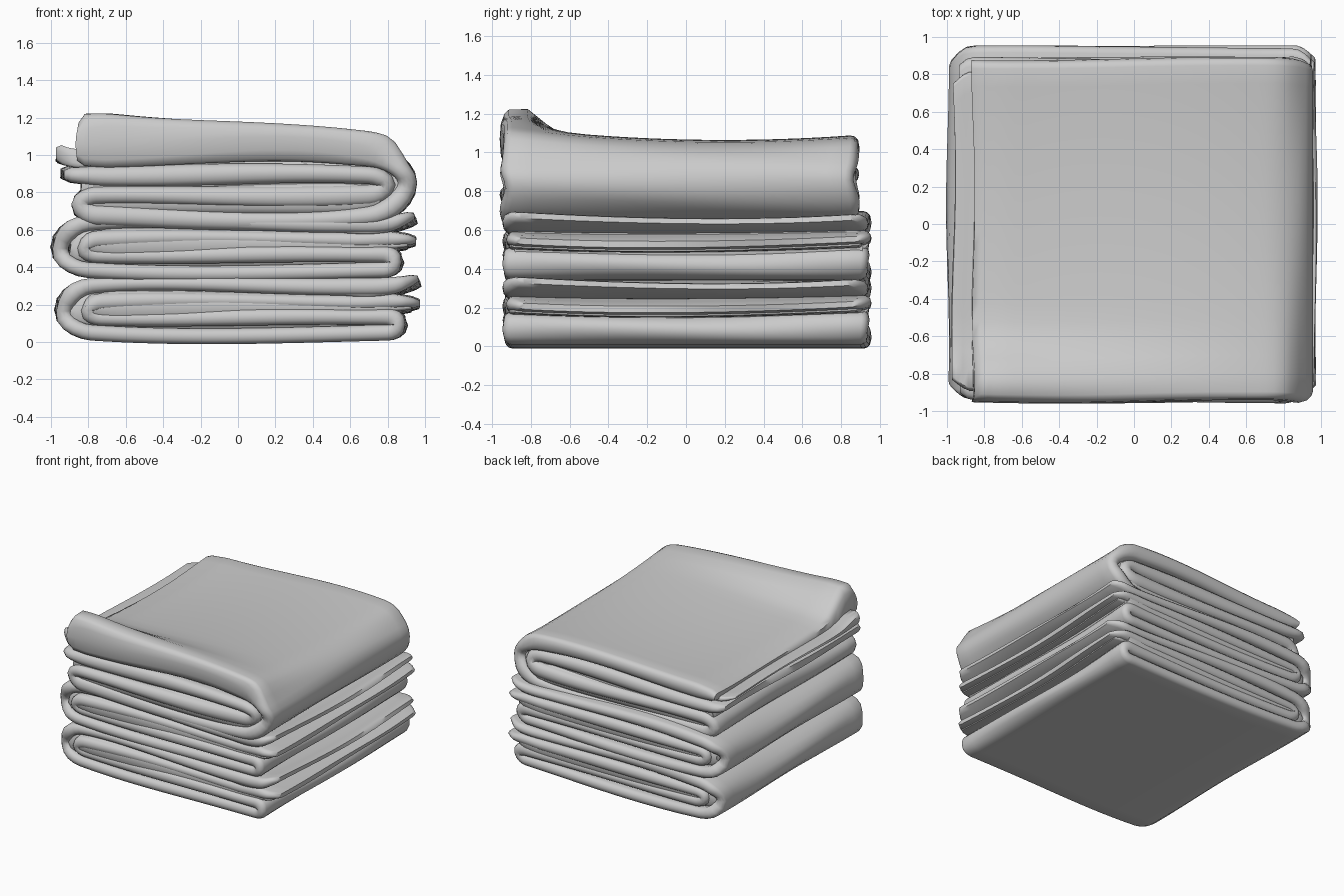
import bpy, bmesh, math
from mathutils import Vector

cube = bpy.data.objects.get("Cube")
if cube:
    bpy.data.objects.remove(cube, do_unlink=True)

cloth = bpy.data.materials.new("plain_grey_cloth")
cloth.use_nodes = True
GREY = (0.6, 0.6, 0.6, 1)
cloth.diffuse_color = GREY
cloth.node_tree.nodes["Principled BSDF"].inputs["Base Color"].default_value = GREY


def step(a, b, v):
    t = max(0, min(1, (v - a) / (b - a)))
    return t * t * (3 - 2 * t)


def spline(points, spacing=0.035):
    """Smooth curve through the fold points, in x and z."""
    p = [Vector(q) for q in points]
    p = [2 * p[0] - p[1]] + p + [2 * p[-1] - p[-2]]
    out = []
    for a, b, c, d in zip(p, p[1:], p[2:], p[3:]):
        # tangents limited by the segment length keep long layers flat
        seg = (c - b).length
        tb = (c - a).normalized() * seg
        tc = (d - b).normalized() * seg
        n = max(4, int(seg / spacing))
        for i in range(n):
            t = i / n
            out.append((2*t**3 - 3*t**2 + 1) * b + (t**3 - 2*t**2 + t) * tb
                       + (3*t**2 - 2*t**3) * c + (t**3 - t**2) * tc)
    return out + [p[-2]]


def folded_cloth(name, points, half, front, back, deform, hem=0.6):
    """Sweep a soft-edged strip of cloth along a folded path."""
    path = spline(points)
    last = len(path) - 1
    bm = bmesh.new()
    rings = []
    for i, p in enumerate(path):
        tangent = (path[min(i + 1, last)] - path[max(i - 1, 0)]).normalized()
        normal = Vector((-tangent.y, tangent.x))
        from_end = min(i, last - i)
        h = half * (hem + (1 - hem) * step(0, 5, from_end))
        if from_end == 0:
            h *= 0.6
        # corners round off and edges wander slightly from layer to layer
        corner = 0.08 * step(0.85, 1.0, abs(p.x)) ** 1.5
        y0 = front + corner + 0.01 * math.sin(2.3 * p.x + 31 * p.y)
        y1 = back - corner + 0.01 * math.sin(1.7 * p.x + 23 * p.y + 2)
        r = min(half * 0.9, 0.045)
        section = []
        flat = 18
        for k in range(flat + 1):
            section.append((y0 + r + (y1 - y0 - 2 * r) * k / flat, 1))
        for k in range(1, 6):
            a = math.pi * k / 6
            section.append((y1 - r + r * math.sin(a), math.cos(a)))
        for k in range(flat + 1):
            section.append((y1 - r - (y1 - y0 - 2 * r) * k / flat, -1))
        for k in range(1, 6):
            a = math.pi * k / 6
            section.append((y0 + r - r * math.sin(a), -math.cos(a)))
        ring = []
        for y, s in section:
            q = p + normal * h * s
            ring.append(bm.verts.new(deform(q.x, y, q.y)))
        rings.append(ring)
    count = len(rings[0])
    for a, b in zip(rings, rings[1:]):
        for k in range(count):
            j = (k + 1) % count
            bm.faces.new((a[k], a[j], b[j], b[k]))
    # close both hems with strips of quads
    side = 19
    for ring in (rings[0], rings[-1]):
        for k in range(side - 1):
            bm.faces.new((ring[k], ring[k + 1],
                          ring[2 * side + 3 - k], ring[2 * side + 4 - k]))
        bm.faces.new(ring[side - 1:side + 6])
        bm.faces.new(ring[2 * side + 4:] + [ring[0]])
    bmesh.ops.recalc_face_normals(bm, faces=bm.faces)
    mesh = bpy.data.meshes.new(name)
    bm.to_mesh(mesh)
    bm.free()
    mesh.materials.append(cloth)
    obj = bpy.data.objects.new(name, mesh)
    bpy.context.collection.objects.link(obj)
    bpy.ops.object.select_all(action="DESELECT")
    obj.select_set(True)
    bpy.context.view_layer.objects.active = obj
    bpy.ops.object.shade_smooth_by_angle(angle=math.radians(60))


def lower_sag(base):
    """Gentle creases; the open side lifts toward its two corners."""
    def deform(x, y, z):
        t = step(0.06, 0.2, z)
        z += t * 0.006 * math.sin(3 * x + 2 * y + 20 * z)
        z += t * step(0.6, 0.95, x) * (0.035 * y * y - 0.012)
        x += 0.008 * math.sin(4 * y + 25 * z) * step(0.7, 0.9, abs(x))
        return x, y, z + base
    return deform


def upper_sag(x, y, z):
    """Dished top with a fat roll rising at one front corner."""
    top = step(0.95, 1.03, z)
    ridge = math.exp(-((y + 0.85) / 0.16) ** 2) * 0.07 * max(0, 0.95 - x) ** 1.5
    dish = 0.055 * (y - 0.2) ** 2 + 0.015 * x - 0.005
    z += top * (ridge + dish)
    z += 0.007 * math.sin(3 * x + 3 * y + 18 * z) * (1 - top) * step(0.64, 0.72, z)
    x += 0.01 * math.sin(4 * y + 20 * z) * step(0.7, 0.9, -x)
    return x, y, z


# Two lower towels: closed fold on one side, loose hems on the other
lower_path = [(0.97, 0.322), (0.84, 0.29), (0.6, 0.297), (-0.78, 0.297),
              (-0.935, 0.17), (-0.78, 0.05), (0.8, 0.05), (0.86, 0.09),
              (0.8, 0.13), (-0.73, 0.13), (-0.8, 0.172), (-0.73, 0.213),
              (0.75, 0.213), (0.965, 0.2)]
for name, base, shift in (("bottom_towel", 0, 0), ("middle_towel", 0.335, -0.02)):
    sag = lower_sag(base)
    points = [(x + shift, z) for x, z in lower_path]
    folded_cloth(name, points, 0.042, -0.935, 0.945, sag)
    # tightly packed inner layers close the folds
    folded_cloth(f"{name}_filling", [(-0.9, 0.172), (0.85, 0.172)],
                 0.115, -0.895, 0.905, sag, hem=0.8)
    folded_cloth(f"{name}_inner_fold", [(-0.82, 0.19), (0.83, 0.19)],
                 0.078, -0.925, 0.935, sag, hem=0.75)
    # thin second layer of each loose hem
    for k, z in enumerate((0.165, 0.255)):
        folded_cloth(f"{name}_hem_{k + 1}",
                     [(0.55, z + 0.01), (0.8, z + 0.01), (0.92 + shift, z + 0.01 + 0.03 * k)],
                     0.02, -0.92, 0.9, sag)

# Top towel: folded the opposite way, thicker layers
upper_path = [(-0.86, 0.985), (-0.6, 0.99), (0.7, 0.995), (0.905, 0.85),
              (0.7, 0.675), (-0.76, 0.675), (-0.83, 0.73), (-0.76, 0.782),
              (0.7, 0.782), (0.79, 0.835), (0.7, 0.89), (-0.7, 0.89),
              (-0.94, 0.9)]
folded_cloth("top_towel", upper_path, 0.052, -0.95, 0.885, upper_sag, hem=0.75)
folded_cloth("top_towel_filling", [(-0.84, 0.835), (0.89, 0.835)],
             0.15, -0.905, 0.84, upper_sag, hem=0.8)
folded_cloth("top_towel_inner_fold", [(-0.85, 0.755), (0.76, 0.765)],
             0.08, -0.93, 0.865, upper_sag, hem=0.75)
folded_cloth("top_towel_loose_hem", [(-0.6, 0.95), (-0.85, 0.955), (-0.965, 0.97)],
             0.022, -0.9, 0.82, upper_sag)
